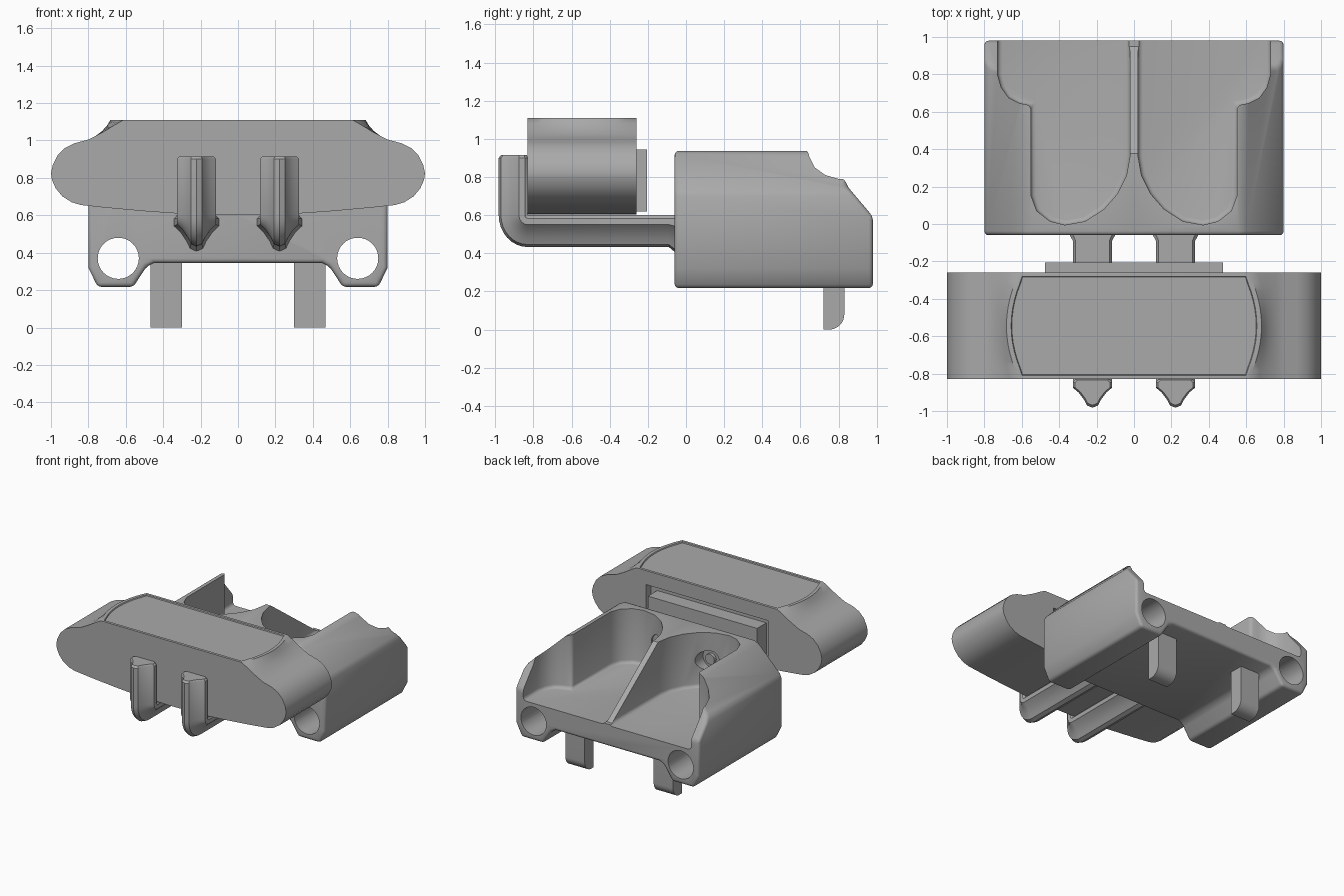
import bpy, bmesh, math
from mathutils import Vector

cube = bpy.data.objects.get("Cube")
if cube:
    bpy.data.objects.remove(cube)

grey = bpy.data.materials.new("plain grey")
grey.use_nodes = True
colour = (0.4, 0.4, 0.4, 1)
grey.diffuse_color = colour
grey.node_tree.nodes["Principled BSDF"].inputs["Base Color"].default_value = colour


def finish(name, bm):
    bmesh.ops.recalc_face_normals(bm, faces=bm.faces)
    mesh = bpy.data.meshes.new(name)
    bm.to_mesh(mesh)
    bm.free()
    mesh.materials.append(grey)
    obj = bpy.data.objects.new(name, mesh)
    bpy.context.collection.objects.link(obj)
    return obj


def loft(name, rings, closed=True):
    """Skin a list of equal point rings and cap both ends."""
    bm = bmesh.new()
    loops = [[bm.verts.new(p) for p in ring] for ring in rings]
    for a, b in zip(loops, loops[1:]):
        for i in range(len(a)):
            j = (i + 1) % len(a)
            bm.faces.new((a[i], a[j], b[j], b[i]))
    bm.faces.new(loops[0])
    bm.faces.new(loops[-1])
    return bm


def prism(name, pts, axis, start, end):
    place = {"x": lambda u, v, t: (t, u, v),
             "y": lambda u, v, t: (u, t, v),
             "z": lambda u, v, t: (u, v, t)}[axis]
    return finish(name, loft(name, [[place(u, v, t) for u, v in pts] for t in (start, end)]))


def circle(x, z, r, n=32):
    return [(x + r * math.cos(2 * math.pi * i / n), z + r * math.sin(2 * math.pi * i / n)) for i in range(n)]


def mirrored(half):
    return half + [(-u, v) for u, v in reversed(half) if u > 0]


def bevel(obj, width, segments=3, angle=30):
    mod = obj.modifiers.new("rounding", "BEVEL")
    mod.width, mod.segments = width, segments
    mod.limit_method, mod.angle_limit = "ANGLE", math.radians(angle)


def cut(obj, cutter):
    cutter.hide_render = True
    cutter.hide_viewport = True
    mod = obj.modifiers.new("cut", "BOOLEAN")
    mod.operation, mod.solver, mod.object = "DIFFERENCE", "EXACT", cutter


def smooth(obj, angle=35):
    bpy.ops.object.select_all(action="DESELECT")
    obj.select_set(True)
    bpy.context.view_layer.objects.active = obj
    for mod in list(obj.modifiers):
        bpy.ops.object.modifier_apply(modifier=mod.name)
    bpy.ops.object.shade_smooth_by_angle(angle=math.radians(angle))


# Tray body: sloped shoulders above, two runners below
tray = prism("tray", mirrored([
    (0, .345), (.45, .345), (.49, .325), (.56, .217), (.75, .217), (.8, .32),
    (.8, .70), (.785, .735), (.6, .92), (.56, .937), (0, .937)]), "y", -.06, .98)
cut(tray, prism("rear_slope_cutter", [(.84, .758), (1.1, .45), (1.1, 1.1), (.84, 1.1)], "x", -1, 1))
bevel(tray, .022)

# Pockets with rounded front ends, wider at the back
pocket = [(.022, 1.1), (.022, .36), (.04, .26), (.09, .16), (.16, .08), (.26, .015), (.37, -.005),
          (.45, .015), (.52, .07), (.55, .15), (.55, .635), (.61, .645), (.67, .675), (.71, .73),
          (.73, .8), (.73, 1.1)]
for side, word in ((1, "left"), (-1, "right")):
    cutter = prism(word + "_pocket_cutter", [(side * x, y) for x, y in pocket], "z", .51, 1.2)
    bevel(cutter, .025, 3, 50)
    cut(tray, cutter)
    cut(tray, prism(word + "_tube_cutter", circle(side * .64, .37, .11), "y", -.2, 1.2))
    cut(tray, prism(word + "_screw_cutter", circle(side * .22, .72, .075), "y", -.005, .2))
    prism(word + "_screw", circle(side * .22, .72, .04), "y", -.02, .02)

# Divider falls away towards the back
cut(tray, prism("divider_slope_cutter", [(.36, .95), (.95, .52), (1.1, .52), (1.1, .95)], "x", -.1, .1))
smooth(tray)

# Support feet with a rounded rear toe
toe = [(.75 + .08 * math.cos(a), .08 + .08 * math.sin(a))
       for a in (-math.pi / 2 + math.pi / 16 * i for i in range(9))]
for side, word in ((1, "left"), (-1, "right")):
    smooth(prism(word + "_foot", [(.72, .36), (.72, 0)] + toe + [(.83, .36)], "x", side * .3, side * .468))

# Hooked arms: a ridged section swept back and up round the corner
section = [(-.09, 0), (.09, 0), (.105, .015), (.105, .045), (.075, .07), (.045, .11),
           (.03, .14), (0, .152), (-.03, .14), (-.045, .11), (-.075, .07), (-.105, .045), (-.105, .015)]
frames = [(0, .6, 0, 1.15), (-.06, .6, 0, 1.15), (-.09, .6, 0, 1)]
frames += [(-.83, .6, math.pi / 16 * i, 1) for i in range(9)]
frames += [(-.83, .9, math.pi / 2, 1), (-.835, .915, math.pi / 2, .88)]
for side, word in ((1, "left"), (-1, "right")):
    rings = [[(side * .222 + u * s, y - d * s * math.sin(a), z - d * 1.1 * s * math.cos(a))
              for u, d in section] for y, z, a, s in frames]
    bm = loft("arm", rings)
    bmesh.ops.remove_doubles(bm, verts=bm.verts, dist=.0005)
    smooth(finish(word + "_hooked_arm", bm))

# Clamp block: rounded ends, scooped shoulders that bow outwards in the middle
lower = [(0, .603), (.3, .608), (.5, .622), (.7, .64), (.84, .655), (.89, .67), (.94, .702), (.975, .745),
         (.995, .79), (1, .825), (.99, .87), (.965, .92), (.925, .96), (.875, .985), (.8, 1.005)]
rings = []
for i in range(13):
    t = i / 6 - 1
    bow = 1 - t * t
    upper = [(.76, 1.025), (.71 + .015 * bow, 1.052), (.665 + .035 * bow, 1.08), (.612 + .07 * bow, 1.11)]
    rings.append([(x, -.545 + .285 * t, z) for x, z in mirrored(lower + upper)])
bm = loft("clamp", rings)
bm.normal_update()
top = [f for f in bm.faces if all(v.co.z > 1.105 for v in f.verts)]
bmesh.ops.recalc_face_normals(bm, faces=bm.faces)
bmesh.ops.inset_region(bm, faces=top, thickness=.025, depth=0)
bmesh.ops.inset_region(bm, faces=top, thickness=.004, depth=-.008)
clamp = finish("clamp_block", bm)
cut(clamp, prism("clamp_recess_cutter", [(-.53, .66), (.53, .66), (.53, 1.0), (-.53, 1.0)], "y", -.32, -.2))
smooth(clamp)

# Pressure bar set in the clamp recess
prism("pressure_bar", [(-.475, .62), (.475, .62), (.475, .945), (-.475, .945)], "y", -.34, -.205)
